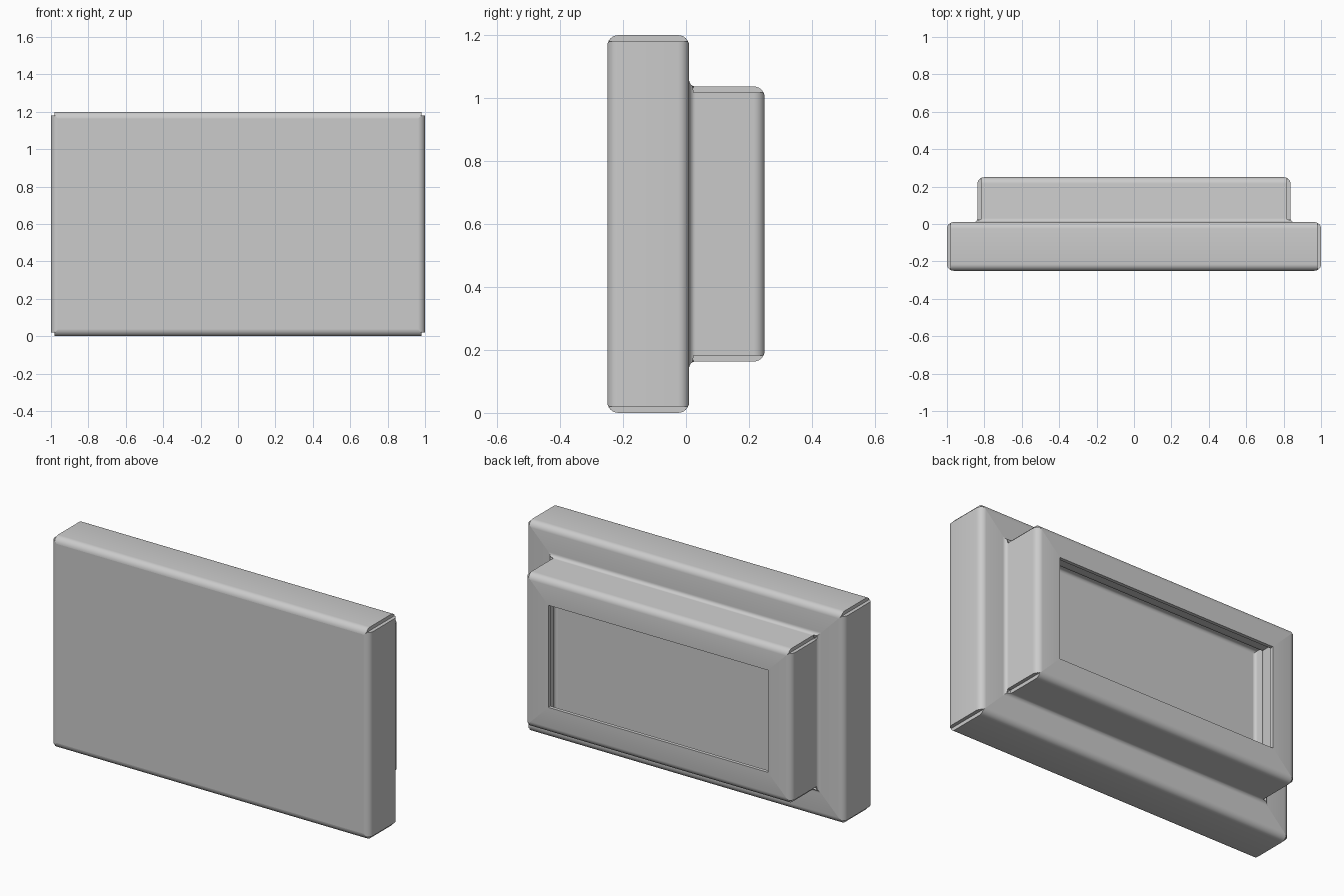
import bpy, bmesh, math
from mathutils import Vector

cube = bpy.data.objects.get("Cube")
if cube:
    bpy.data.objects.remove(cube, do_unlink=True)

HALF_W, HALF_H, MID_Z = 1.0, 0.6, 0.6
FRONT, STEP, BACK = -0.25, 0.01, 0.25
STEP_INSET, LIP_INSET = 0.163, 0.31
THICK, BEND, FOLD = 0.02, 0.035, 0.02
RELIEF = 0.02  # gap at the open corners

metal = bpy.data.materials.new("sheet metal grey")
metal.use_nodes = True
grey = (0.6, 0.6, 0.6, 1)
metal.diffuse_color = grey
metal.node_tree.nodes["Principled BSDF"].inputs["Base Color"].default_value = grey


def fillet(corners, radii, steps=6):
    """Round the inner right-angle corners of an open path."""
    pts = [corners[0]]
    for a, b, c, r in zip(corners, corners[1:], corners[2:], radii):
        d1, d2 = (a - b).normalized(), (c - b).normalized()
        centre = b + (d1 + d2) * r
        for i in range(steps + 1):
            t = math.pi / 2 * i / steps
            pts.append(centre - d2 * r * math.cos(t) - d1 * r * math.sin(t))
    pts.append(corners[-1])
    return pts


def finish(name, bm):
    """Turn a sheet into a solid part of constant thickness."""
    mesh = bpy.data.meshes.new(name)
    bm.to_mesh(mesh)
    bm.free()
    mesh.materials.append(metal)
    obj = bpy.data.objects.new(name, mesh)
    bpy.context.collection.objects.link(obj)
    bpy.ops.object.select_all(action='DESELECT')
    obj.select_set(True)
    bpy.context.view_layer.objects.active = obj
    mod = obj.modifiers.new("thickness", 'SOLIDIFY')
    mod.thickness = THICK
    mod.offset = -1
    mod.use_even_offset = True
    bpy.ops.object.modifier_apply(modifier=mod.name)
    bpy.ops.object.shade_smooth_by_angle(angle=math.radians(30))


def flange(name, angle, reach, length):
    """Folded edge: wall, step in, second wall and mitred back lip."""
    u = Vector((round(math.cos(angle)), 0, round(math.sin(angle))))
    t = Vector((-u.z, 0, u.x))
    inner = reach - STEP_INSET
    path = [(reach - BEND, FRONT), (reach, FRONT), (reach, STEP),
            (inner, STEP), (inner, BACK), (reach - LIP_INSET, BACK)]
    path = [Vector(p) for p in path]
    # the first bend starts right at the panel edge
    profile = fillet(path, [BEND, BEND, FOLD, BEND])[1:]
    bm = bmesh.new()
    rows = []
    for out, y in profile:
        inset = max(reach - out, RELIEF)
        if y > STEP + FOLD / 2:
            inset = max(inset, STEP_INSET + RELIEF)
        base = u * out + Vector((0, y, MID_Z))
        rows.append([bm.verts.new(base + t * s * (length - inset)) for s in (-1, 1)])
    for (a0, a1), (b0, b1) in zip(rows, rows[1:]):
        bm.faces.new((a0, b0, b1, a1))
    finish(name, bm)


# Flat front panel
bm = bmesh.new()
x, z = HALF_W - BEND, HALF_H - BEND
bm.faces.new([bm.verts.new((sx * x, FRONT, MID_Z + sz * z))
              for sx, sz in ((-1, -1), (1, -1), (1, 1), (-1, 1))])
finish("front_panel", bm)

# Four folded edges
for i, side in enumerate(("left", "top", "right", "bottom")):
    reach, length = (HALF_H, HALF_W) if i % 2 else (HALF_W, HALF_H)
    flange(side + "_flange", i * math.pi / 2, reach, length)
